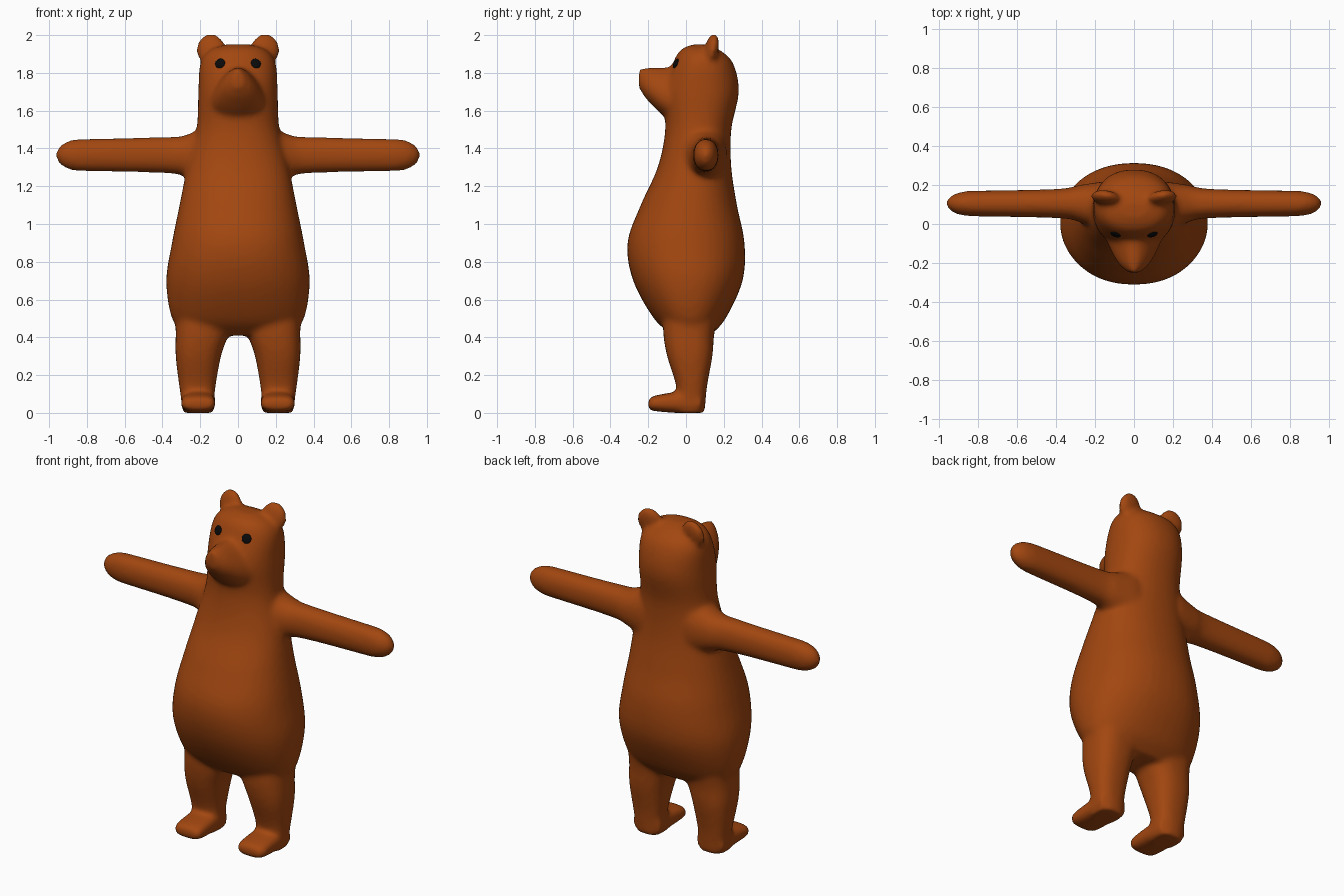
import bpy, bmesh, math
from mathutils import Matrix, Vector

cube = bpy.data.objects.get("Cube")
if cube:
    bpy.data.objects.remove(cube, do_unlink=True)


def material(name, color):
    made = bpy.data.materials.new(name)
    made.use_nodes = True
    made.diffuse_color = (*color, 1)
    made.node_tree.nodes["Principled BSDF"].inputs["Base Color"].default_value = (*color, 1)
    return made


def smooth_path(points, steps=6):
    """Resample a few key sections along a smooth curve through them."""
    keys = [Vector(p) for p in points]
    keys = [keys[0] * 2 - keys[1], *keys, keys[-1] * 2 - keys[-2]]
    path = []
    for before, start, end, after in zip(keys, keys[1:], keys[2:], keys[3:]):
        for step in range(steps):
            t = step / steps
            leave, arrive = (end - before) / 2, (after - start) / 2
            rise = t * t * (3 - 2 * t)
            path.append(start.lerp(end, rise) + leave * t * (1 - t) ** 2 - arrive * t * t * (1 - t))
    return path + [keys[-2]]


def superellipse(angle, power):
    wave = [math.cos(angle), math.sin(angle)]
    return [math.copysign(abs(w) ** (2 / power), w) for w in wave]


def loft(bm, sections, place, power=2.2, taper=0, sides=40):
    """Skin sections of (station, u min, u max, v min, v max); place turns them into points."""
    loops = []
    for station, u_min, u_max, v_min, v_max in smooth_path(sections):
        middle_u, half_u = (u_min + u_max) / 2, (u_max - u_min) / 2
        middle_v, half_v = (v_min + v_max) / 2, (v_max - v_min) / 2
        loop = []
        for i in range(sides):
            c, s = superellipse(math.tau * i / sides, power)
            u = middle_u + half_u * c * (1 + taper * s)
            loop.append(bm.verts.new(place(station, u, middle_v + half_v * s)))
        loops.append(loop)
    for low, high in zip(loops, loops[1:]):
        for i in range(sides):
            bm.faces.new((low[i - 1], low[i], high[i], high[i - 1]))
    bm.faces.new(loops[0])
    bm.faces.new(loops[-1])


def ball(bm, centre, radii, turn=Matrix()):
    shape = Matrix.Translation(centre) @ turn @ Matrix.Diagonal((*radii, 1))
    bmesh.ops.create_uvsphere(bm, u_segments=32, v_segments=20, radius=1, matrix=shape)


def finish(bm, name, paint):
    bmesh.ops.recalc_face_normals(bm, faces=bm.faces)
    for face in bm.faces:
        face.smooth = True
    mesh = bpy.data.meshes.new(name)
    bm.to_mesh(mesh)
    bm.free()
    mesh.materials.append(paint)
    made = bpy.data.objects.new(name, mesh)
    bpy.context.collection.objects.link(made)
    return made


fur = material("brown fur", (0.36, 0.062, 0.005))
black = material("black eye", (0.003, 0.003, 0.003))
bm = bmesh.new()

# Torso and head: height, half width, front, back
trunk = [
    (0.41, 0.27, -0.07, 0.13), (0.5, 0.35, -0.17, 0.21), (0.7, 0.38, -0.28, 0.3),
    (0.9, 0.35, -0.31, 0.31), (1.1, 0.31, -0.24, 0.27), (1.3, 0.27, -0.15, 0.24),
    (1.5, 0.22, -0.11, 0.24), (1.7, 0.21, -0.12, 0.28), (1.85, 0.2, -0.07, 0.25),
    (1.92, 0.15, -0.03, 0.18), (1.95, 0.07, 0.03, 0.11),
]
loft(bm, [(z, -w, w, front, back) for z, w, front, back in trunk],
     lambda z, x, y: (x, y, z))

# Muzzle: depth, half width, bottom, top, narrowing toward the bridge
muzzle = [(0.04, 0.17, 1.5, 1.85), (-0.1, 0.13, 1.56, 1.83),
          (-0.2, 0.08, 1.65, 1.83), (-0.25, 0.03, 1.72, 1.82)]
loft(bm, [(y, -w, w, low, high) for y, w, low, high in muzzle],
     lambda y, x, z: (x, y, z), power=2, taper=-0.3)

# Limbs and ears, built once per side
arm = [(0.15, -0.05, 0.22, 1.19, 1.53), (0.28, 0.01, 0.2, 1.25, 1.47),
       (0.4, 0.03, 0.18, 1.27, 1.46), (0.85, 0.04, 0.17, 1.28, 1.45)]
leg = [(0, 0.13, 0.29, -0.06, 0.1), (0.13, 0.12, 0.31, -0.05, 0.11),
       (0.3, 0.09, 0.33, -0.1, 0.14), (0.42, 0.05, 0.33, -0.12, 0.15),
       (0.56, 0.02, 0.33, -0.12, 0.18)]
foot = [(0.08, 0.12, 0.3, 0, 0.11), (-0.05, 0.12, 0.3, 0, 0.11),
        (-0.17, 0.12, 0.3, 0.01, 0.09), (-0.2, 0.14, 0.28, 0.02, 0.07)]
for side in (1, -1):
    loft(bm, arm, lambda x, y, z: (side * x, y, z))
    ball(bm, (side * 0.84, 0.105, 1.365), (0.125, 0.065, 0.085))
    loft(bm, leg, lambda z, x, y: (side * x, y, z), power=2.5)
    loft(bm, foot, lambda y, x, z: (side * x, y, z), power=3)
    lean = Matrix.Rotation(side * 0.15, 4, 'Z') @ Matrix.Rotation(-0.2, 4, 'X')
    ball(bm, (side * 0.145, 0.135, 1.925), (0.078, 0.036, 0.085), lean)

# Fuse the parts into one soft skin
body = finish(bm, "body", fur)
fuse = body.modifiers.new("fuse", 'REMESH')
fuse.mode = 'VOXEL'
fuse.voxel_size = 0.013
fuse.use_smooth_shade = True
soften = body.modifiers.new("soften", 'SMOOTH')
soften.factor = 0.5
soften.iterations = 14

# Eyes: shallow domes resting on the face
bpy.context.view_layer.update()
skin = body.evaluated_get(bpy.context.evaluated_depsgraph_get())
eye_spots = {}
for name, side in (("left_eye", 1), ("right_eye", -1)):
    ray_start = Vector((side * 0.095, -1, 1.85))
    eye_spots[name] = skin.ray_cast(ray_start, Vector((0, 1, 0)))[1:3]
for name, (spot, normal) in eye_spots.items():
    bm = bmesh.new()
    facing = normal.to_track_quat('Z', 'Y').to_matrix().to_4x4()
    ball(bm, spot, (0.027, 0.027, 0.009), facing)
    finish(bm, name, black)
